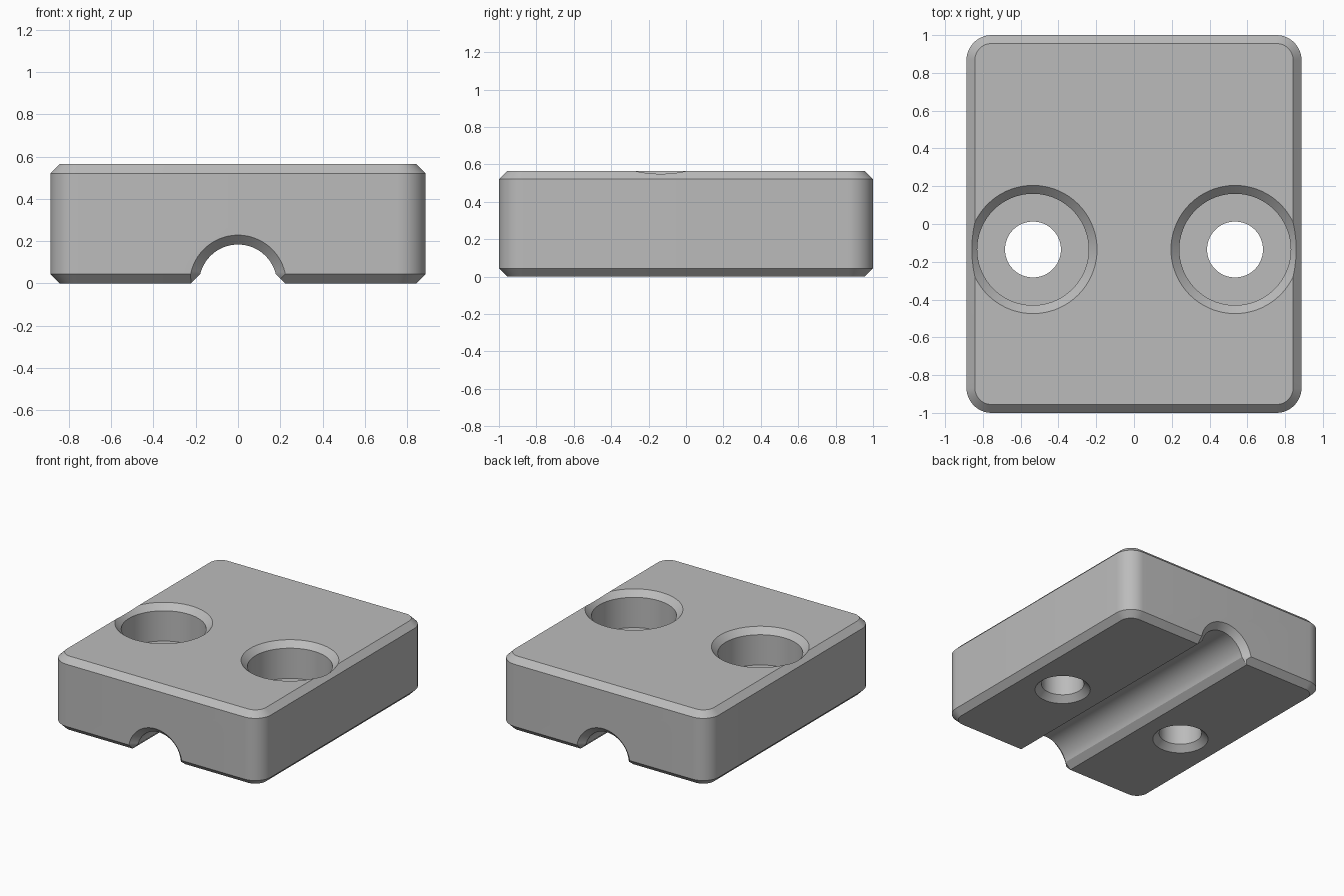
import bpy, bmesh, math

if "Cube" in bpy.data.objects:
    bpy.data.objects.remove(bpy.data.objects["Cube"], do_unlink=True)

HALF_X, HALF_Y, HEIGHT = 0.887, 1.0, 0.565
CHAMFER = 0.0444
CORNER = 0.133
OVER = 0.05  # how far cutters reach past the surface

grey = bpy.data.materials.new("plain grey")
grey.use_nodes = True
colour = (0.5, 0.5, 0.5, 1)
grey.diffuse_color = colour
grey.node_tree.nodes["Principled BSDF"].inputs["Base Color"].default_value = colour


def loft(name, rings):
    """Closed solid through matching rings of points."""
    bm = bmesh.new()
    loops = [[bm.verts.new(p) for p in ring] for ring in rings]
    count = len(loops[0])
    for a, b in zip(loops, loops[1:]):
        for i in range(count):
            j = (i + 1) % count
            bm.faces.new((a[i], a[j], b[j], b[i]))
    bm.faces.new(loops[0])
    bm.faces.new(loops[-1])
    bmesh.ops.recalc_face_normals(bm, faces=bm.faces)
    mesh = bpy.data.meshes.new(name)
    bm.to_mesh(mesh)
    bm.free()
    mesh.materials.append(grey)
    obj = bpy.data.objects.new(name, mesh)
    bpy.context.collection.objects.link(obj)
    return obj


def rounded_rectangle(inset, z, steps=12):
    cx, cy, r = HALF_X - CORNER, HALF_Y - CORNER, CORNER - inset
    points = []
    for quarter, (sx, sy) in enumerate(((1, 1), (-1, 1), (-1, -1), (1, -1))):
        for i in range(steps + 1):
            a = math.pi / 2 * (quarter + i / steps)
            points.append((sx * cx + r * math.cos(a), sy * cy + r * math.sin(a), z))
    return points


def circle(x, y, r, z, sides=72):
    angles = [2 * math.pi * i / sides for i in range(sides)]
    return [(x + r * math.cos(a), y + r * math.sin(a), z) for a in angles]


def arch(r, y, foot, steps=40):
    start = math.asin(CHAMFER / r)
    angles = [start + (math.pi - 2 * start) * i / steps for i in range(steps + 1)]
    points = [(r * math.cos(a), y, r * math.sin(a)) for a in angles]
    return points + [(-foot, y, -OVER), (foot, y, -OVER)]


# Block with rounded corners and chamfered top and bottom edges
block = loft("clamp_block", [
    rounded_rectangle(CHAMFER, 0),
    rounded_rectangle(0, CHAMFER),
    rounded_rectangle(0, HEIGHT - CHAMFER),
    rounded_rectangle(CHAMFER, HEIGHT)])

# Half-round channel underneath, flared at its ends and lower edges
radius, flare = 0.184, CHAMFER + OVER
foot = math.sqrt(radius ** 2 - CHAMFER ** 2) + flare
end = HALF_Y - CHAMFER
cutters = [loft("channel_cutter", [
    arch(radius + flare, -HALF_Y - OVER, foot),
    arch(radius, -end, foot),
    arch(radius, end, foot),
    arch(radius + flare, HALF_Y + OVER, foot)])]

# Two counterbored bolt holes with chamfered rims
bolt, bore, seat = 0.148, 0.295, 0.289
for side, x in (("left", 0.535), ("right", -0.535)):
    profile = [(bolt + flare, -OVER), (bolt, CHAMFER), (bolt, seat), (bore, seat),
               (bore, HEIGHT - CHAMFER), (bore + flare, HEIGHT + OVER)]
    cutters.append(loft(side + "_hole_cutter",
                        [circle(x, -0.135, r, z) for r, z in profile]))

# Cut the block, then discard the cutters
bpy.ops.object.select_all(action="DESELECT")
bpy.context.view_layer.objects.active = block
block.select_set(True)
for cutter in cutters:
    cutter.hide_render = True
    cut = block.modifiers.new(cutter.name, "BOOLEAN")
    cut.operation = "DIFFERENCE"
    cut.solver = "EXACT"
    cut.object = cutter
    bpy.ops.object.modifier_apply(modifier=cut.name)
    bpy.data.objects.remove(cutter, do_unlink=True)

bpy.ops.object.shade_smooth_by_angle(angle=math.radians(25))
